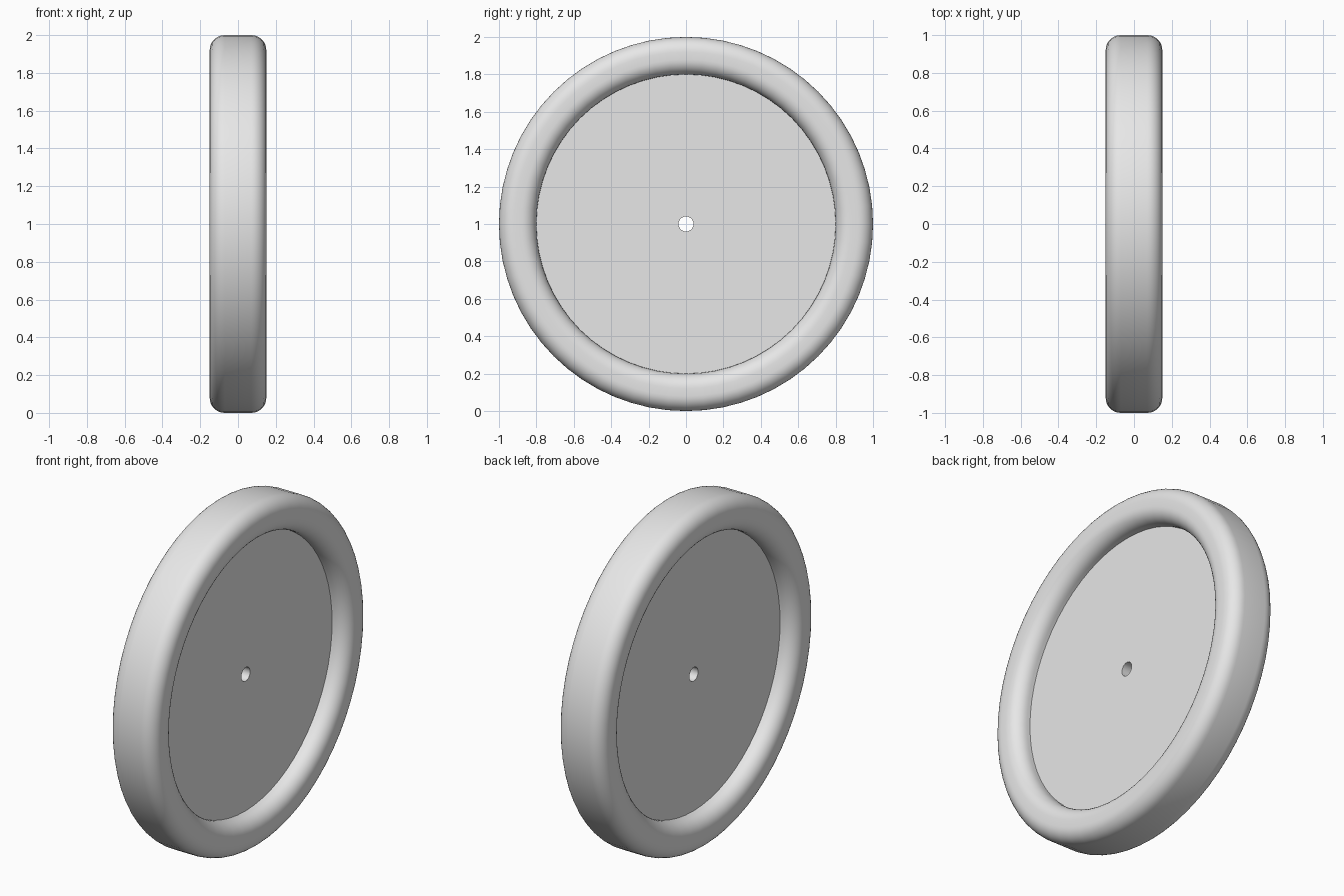
import bpy
import bmesh
from math import cos, sin, pi

cube = bpy.data.objects.get("Cube")
if cube:
    bpy.data.objects.remove(cube, do_unlink=True)

SIDES = 64

grey = bpy.data.materials.new("plain_grey")
grey.use_nodes = True
grey.diffuse_color = (0.8, 0.8, 0.8, 1)
grey.node_tree.nodes["Principled BSDF"].inputs["Base Color"].default_value = (0.8, 0.8, 0.8, 1)


def rounded_rect(r_in, r_out, half_width, fillet, steps=8):
    """Cross-section as (x, radius) points, with quarter-round corners."""
    corners = [(1, r_out, 0), (-1, r_out, 1), (-1, r_in, 2), (1, r_in, 3)]
    points = []
    for side, radius, quarter in corners:
        cx = side * (half_width - fillet)
        cr = radius - fillet if radius == r_out else radius + fillet
        for i in range(steps + 1):
            a = (quarter + i / steps) * pi / 2
            points.append((cx + fillet * cos(a), cr + fillet * sin(a)))
    return points


def lathe(name, profile):
    """Revolve a closed cross-section around the wheel's x axle."""
    bm = bmesh.new()
    rings = []
    for s in range(SIDES):
        a = 2 * pi * s / SIDES
        rings.append([bm.verts.new((x, r * cos(a), 1 + r * sin(a))) for x, r in profile])
    n = len(profile)
    for s in range(SIDES):
        here, there = rings[s], rings[(s + 1) % SIDES]
        for i in range(n):
            j = (i + 1) % n
            bm.faces.new((here[i], here[j], there[j], there[i]))
    bmesh.ops.recalc_face_normals(bm, faces=bm.faces)
    mesh = bpy.data.meshes.new(name)
    bm.to_mesh(mesh)
    bm.free()
    mesh.materials.append(grey)
    obj = bpy.data.objects.new(name, mesh)
    bpy.context.collection.objects.link(obj)
    bpy.ops.object.select_all(action="DESELECT")
    obj.select_set(True)
    bpy.context.view_layer.objects.active = obj
    bpy.ops.object.shade_smooth_by_angle(angle=pi / 6)
    return obj


# Rounded rim
lathe("rim", rounded_rect(0.8, 1.0, 0.15, 0.08))

# Recessed disc with an axle hole, seated slightly into the rim
D = 0.05
lathe("disc", [(D, 0.04), (D, 0.82), (-D, 0.82), (-D, 0.04)])
